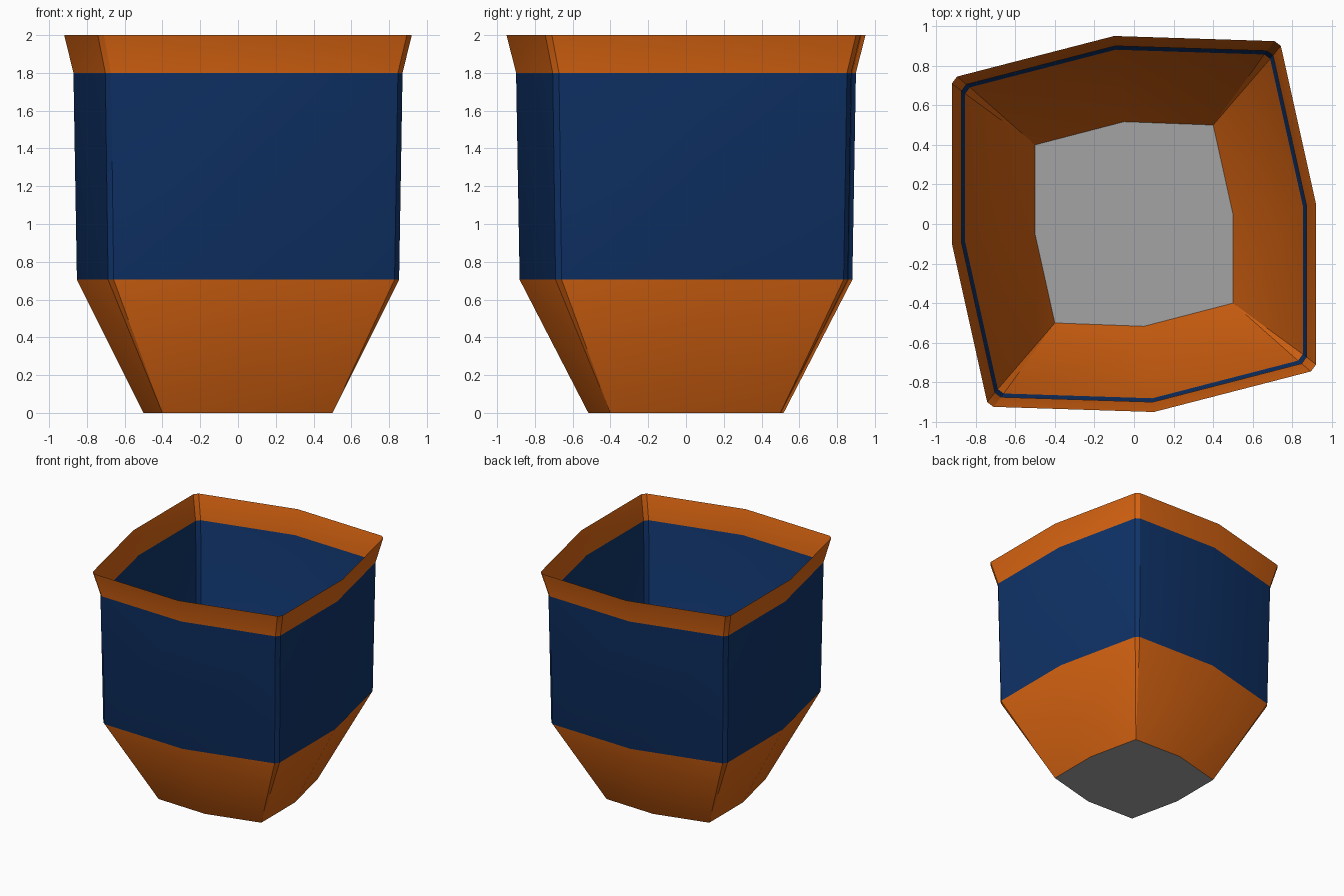
import bpy, bmesh, math

cube = bpy.data.objects.get("Cube")
if cube:
    bpy.data.objects.remove(cube, do_unlink=True)


def make_material(name, rgb):
    mat = bpy.data.materials.new(name)
    mat.use_nodes = True
    color = (*rgb, 1.0)
    mat.diffuse_color = color
    mat.node_tree.nodes["Principled BSDF"].inputs["Base Color"].default_value = color
    return mat


orange = make_material("orange", (0.70, 0.13, 0.006))
navy = make_material("navy blue", (0.005, 0.034, 0.145))
grey = make_material("grey", (0.37, 0.37, 0.37))

# Half of the bowed square outline; the other half is a half turn of it
HALF = [(0.92, -0.71), (0.92, 0.10), (0.742, 0.90), (0.71, 0.924),
        (-0.10, 0.95), (-0.894, 0.745)]
OUTLINE = HALF + [(-x, -y) for x, y in HALF]

# Base outline with sharp corners
HALF_BASE = [(0.50, -0.40), (0.50, 0.05), (0.40, 0.50), (-0.05, 0.517)]
BASE = HALF_BASE + [(-x, -y) for x, y in HALF_BASE]
# Base corner met by each outline point; both bevel points share one corner
BASE_INDEX = [0, 1, 2, 2, 3, 4, 4, 5, 6, 6, 7, 0]


def finish(name, bm, mats):
    mesh = bpy.data.meshes.new(name)
    bm.to_mesh(mesh)
    bm.free()
    for mat in mats:
        mesh.materials.append(mat)
    obj = bpy.data.objects.new(name, mesh)
    bpy.context.collection.objects.link(obj)
    bpy.ops.object.select_all(action="DESELECT")
    obj.select_set(True)
    bpy.context.view_layer.objects.active = obj
    bpy.ops.object.shade_smooth_by_angle(angle=math.radians(30))
    return obj


# Open shell: funnel, wall and flared rim
bm = bmesh.new()
base = [bm.verts.new((x, y, 0)) for x, y in BASE]
rings = [[base[i] for i in BASE_INDEX]]
for scale, z in ((0.927, 0.705), (0.947, 1.80), (1.0, 2.0)):
    rings.append([bm.verts.new((x * scale, y * scale, z)) for x, y in OUTLINE])

count = len(OUTLINE)
for level, (low, high) in enumerate(zip(rings, rings[1:])):
    for i in range(count):
        j = (i + 1) % count
        corners = dict.fromkeys((low[i], low[j], high[j], high[i]))
        face = bm.faces.new(list(corners))
        face.material_index = 1 if level == 1 else 0
finish("hopper_shell", bm, [orange, navy])

# Flat base plate
bm = bmesh.new()
plate = bm.faces.new([bm.verts.new((x, y, 0)) for x, y in reversed(BASE)])
finish("base_plate", bm, [grey])
